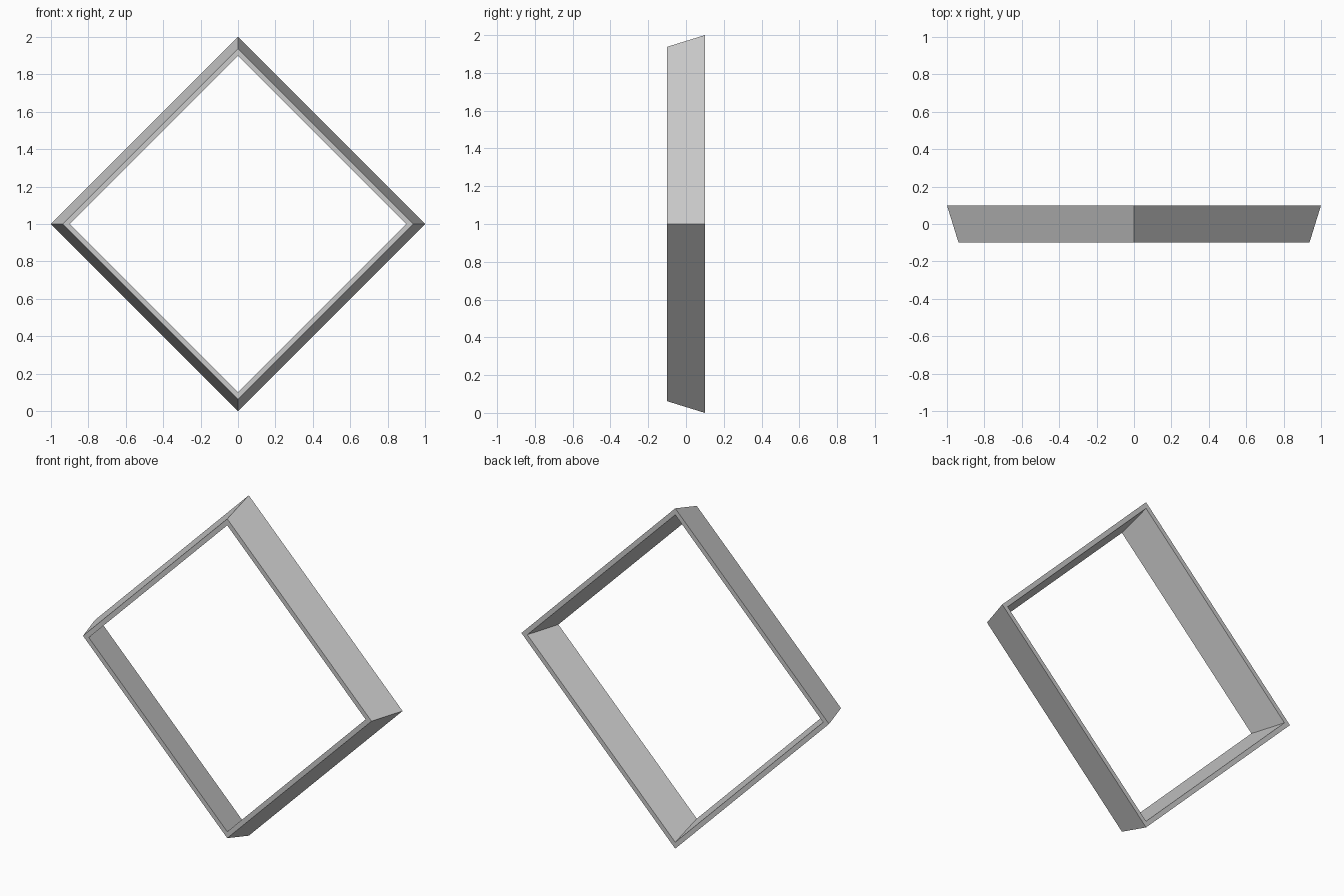
import bpy, bmesh
from math import cos, sin, pi

if "Cube" in bpy.data.objects:
    bpy.data.objects.remove(bpy.data.objects["Cube"])

# Tapered wall cross-section: (corner radius, y), outer back -> outer front -> inner front -> inner back
PROFILE = [(1.0, 0.1), (0.938, -0.1), (0.9, -0.1), (0.962, 0.1)]
SIDES = 4

bm = bmesh.new()

# One profile ring at each corner of the diamond
rings = []
for i in range(SIDES):
    a = 2 * pi * i / SIDES
    rings.append([bm.verts.new((r * cos(a), y, 1 + r * sin(a))) for r, y in PROFILE])

# Straight bars joining neighbouring corners
for i, ring in enumerate(rings):
    following = rings[(i + 1) % SIDES]
    for j in range(len(PROFILE)):
        k = (j + 1) % len(PROFILE)
        bm.faces.new((ring[j], ring[k], following[k], following[j]))

bmesh.ops.recalc_face_normals(bm, faces=bm.faces)
mesh = bpy.data.meshes.new("diamond_frame")
bm.to_mesh(mesh)
bm.free()
bpy.context.collection.objects.link(bpy.data.objects.new("diamond_frame", mesh))
